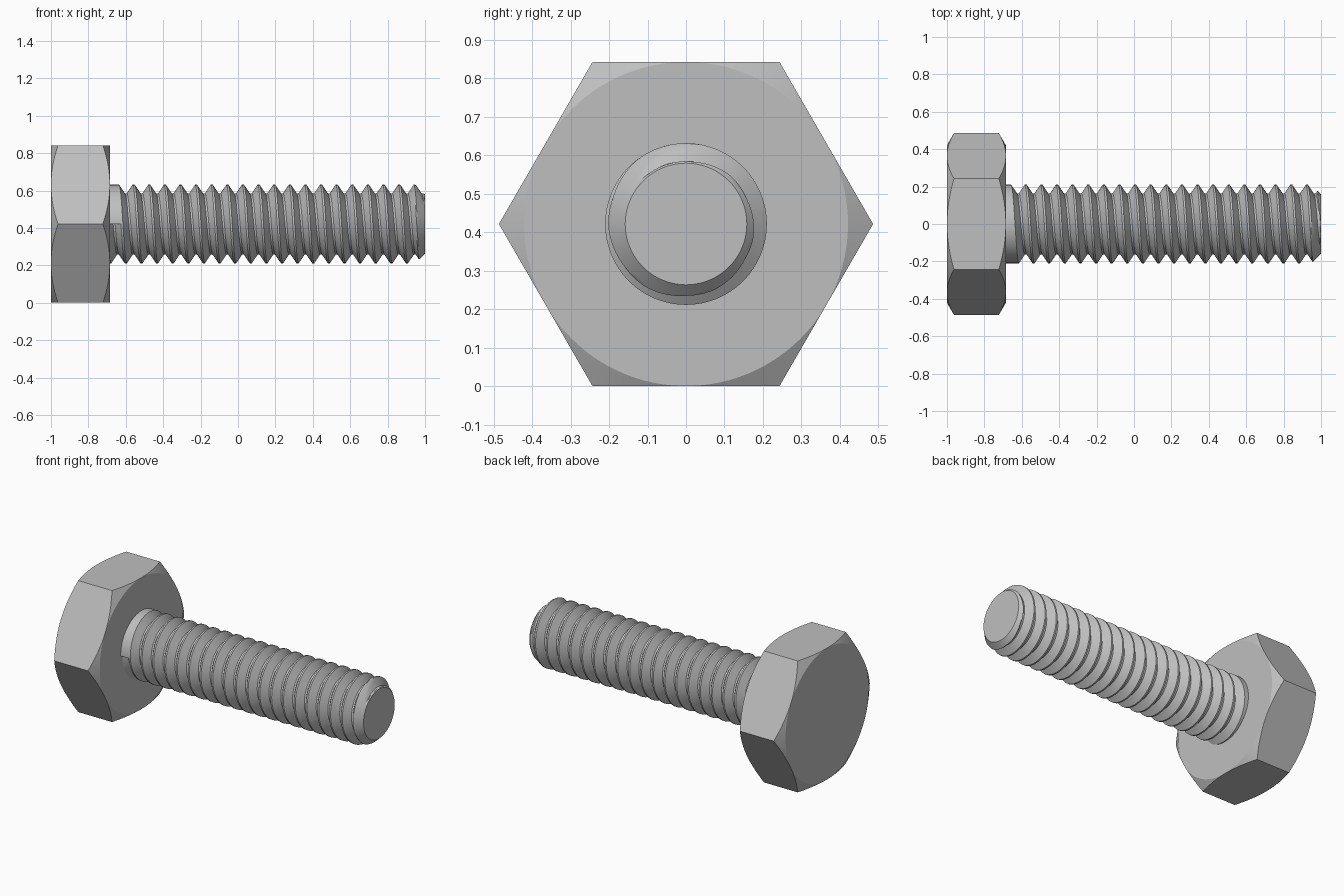
import bpy, bmesh
from math import cos, sin, tan, pi, radians, floor

cube = bpy.data.objects.get("Cube")
if cube:
    bpy.data.objects.remove(cube, do_unlink=True)

APOTHEM = 0.421            # half the width across the head flats, also the axis height
HEAD_START, HEAD_END = -1.0, -0.685
MAJOR, ROOT, TIP = 0.21, 0.163, 0.158
PITCH = 0.0835
GROOVE_START = -0.704      # where the helical groove begins
SHAFT_BASE = -0.70         # hidden just inside the head

steel = bpy.data.materials.new("grey_steel")
steel.use_nodes = True
grey = (0.52, 0.52, 0.52, 1)
steel.diffuse_color = grey
steel.node_tree.nodes["Principled BSDF"].inputs["Base Color"].default_value = grey


def point(bm, x, r, a):
    return bm.verts.new((x, r * cos(a), APOTHEM + r * sin(a)))


def skin(bm, columns):
    """Join neighbouring columns of points with quads."""
    for a, b in zip(columns, columns[1:]):
        for i in range(len(a) - 1):
            bm.faces.new((a[i], a[i + 1], b[i + 1], b[i]))


def finish(bm, name):
    """Weld, cap the open loops and make a smooth object with sharp edges."""
    bmesh.ops.remove_doubles(bm, verts=bm.verts, dist=0.00002)
    bmesh.ops.holes_fill(bm, edges=[e for e in bm.edges if e.is_boundary], sides=0)
    bmesh.ops.recalc_face_normals(bm, faces=bm.faces)
    mesh = bpy.data.meshes.new(name)
    bm.to_mesh(mesh)
    bm.free()
    mesh.materials.append(steel)
    obj = bpy.data.objects.new(name, mesh)
    bpy.context.collection.objects.link(obj)
    bpy.ops.object.select_all(action="DESELECT")
    obj.select_set(True)
    bpy.context.view_layer.objects.active = obj
    bpy.ops.object.shade_smooth_by_angle(angle=radians(25))


# Hexagonal head, with a 30 degree conical chamfer on both ends
bm = bmesh.new()
columns = []
SIDES = 96
for j in range(SIDES + 1):
    a = 2 * pi * j / SIDES
    r = APOTHEM / cos((a % (pi / 3)) - pi / 6)
    drop = (r - APOTHEM) * tan(pi / 6)
    columns.append([point(bm, HEAD_START, APOTHEM, a),
                    point(bm, HEAD_START + drop, r, a),
                    point(bm, HEAD_END - drop, r, a),
                    point(bm, HEAD_END, APOTHEM, a)])
skin(bm, columns)
finish(bm, "hex_head")


# Threaded shaft: right-hand helical groove, plain collar, chamfered tip
def thread_radius(x, turn):
    u = (x - GROOVE_START) / PITCH - turn
    if u < 0:
        return MAJOR
    f = u - floor(u)
    depth = (min(f, 1 - f) - 1 / 16) / (3 / 8)
    r = MAJOR - (MAJOR - ROOT) * max(0, min(1, depth))
    return min(r, TIP + (1 - x))


bm = bmesh.new()
columns = []
STEPS, TURNS = 16, 21
for j in range(SIDES + 1):
    turn = j / SIDES
    a = pi + 2 * pi * turn
    column = [point(bm, SHAFT_BASE, MAJOR, a)]
    for i in range(STEPS * TURNS + 1):
        x = GROOVE_START + PITCH * (i / STEPS + turn)
        x = max(SHAFT_BASE, min(1, x))
        column.append(point(bm, x, thread_radius(x, turn), a))
    columns.append(column)
skin(bm, columns)
finish(bm, "threaded_shaft")
